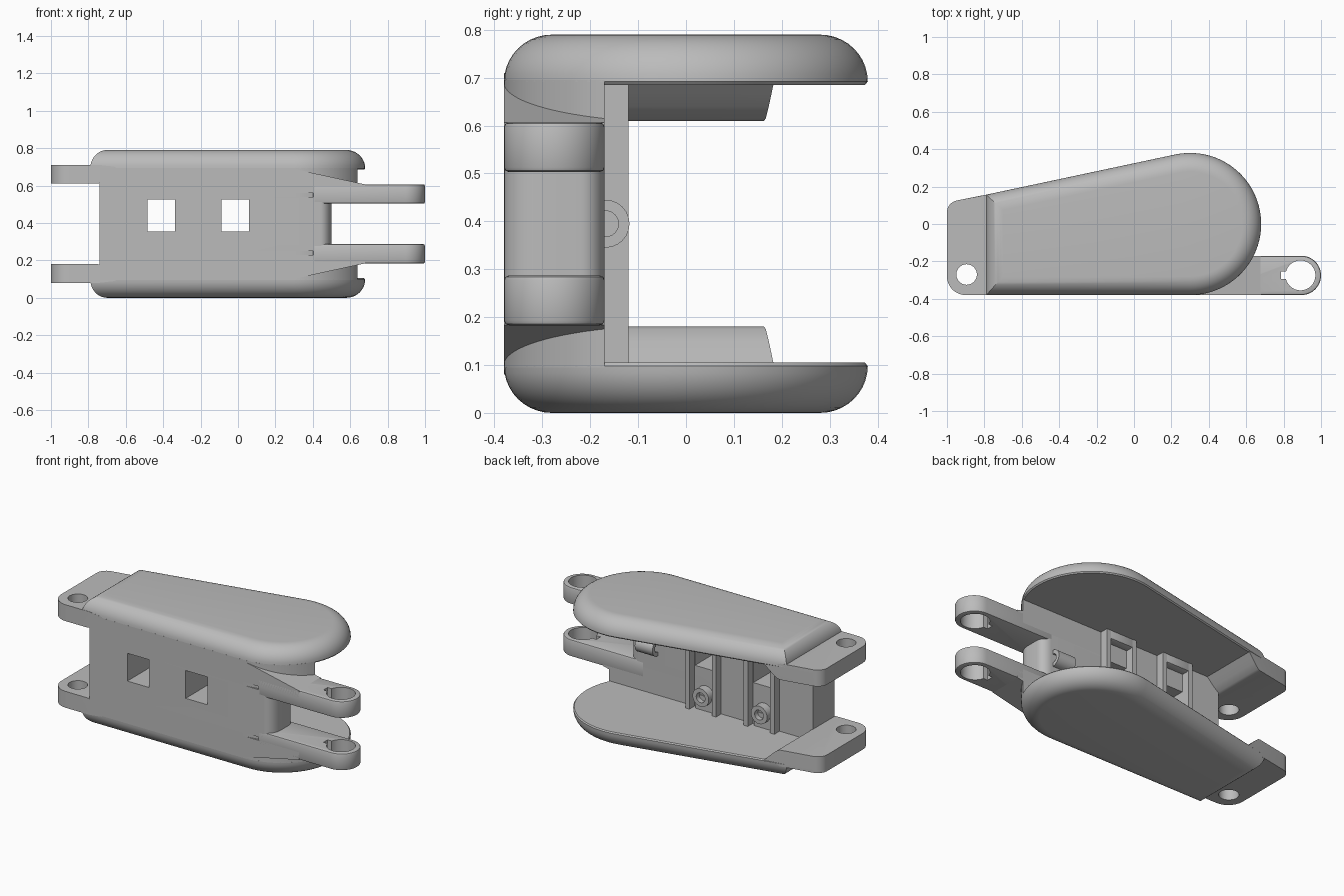
import bpy, bmesh
from math import sin, cos, pi, radians, asin
from mathutils import Vector

cube = bpy.data.objects.get("Cube")
if cube:
    bpy.data.objects.remove(cube, do_unlink=True)

HEIGHT = 0.79
FRONT, BACK = -0.38, -0.17      # front wall faces
SLOPE = radians(12)             # taper of the shell outline
ROUND_X, ROUND_R = 0.3, 0.38    # rounded end of the shell

grey = bpy.data.materials.new("plain grey")
grey.use_nodes = True
grey.diffuse_color = (0.5, 0.5, 0.5, 1)
grey.node_tree.nodes["Principled BSDF"].inputs["Base Color"].default_value = (0.5, 0.5, 0.5, 1)


def loft(name, rings, flip=False):
    """Closed solid through rings of points; flip mirrors it top to bottom."""
    bm = bmesh.new()
    rows = [[bm.verts.new((x, y, HEIGHT - z if flip else z)) for x, y, z in ring] for ring in rings]
    n = len(rows[0])
    for a, b in zip(rows, rows[1:]):
        for i in range(n):
            bm.faces.new((a[i], a[(i + 1) % n], b[(i + 1) % n], b[i]))
    bm.faces.new(rows[0])
    bm.faces.new(rows[-1])
    bmesh.ops.recalc_face_normals(bm, faces=bm.faces)
    mesh = bpy.data.meshes.new(name)
    bm.to_mesh(mesh)
    bm.free()
    mesh.materials.append(grey)
    ob = bpy.data.objects.new(name, mesh)
    bpy.context.collection.objects.link(ob)
    return ob


def prism(name, outline, z0, z1, flip=False):
    return loft(name, [[(x, y, z) for x, y in outline] for z in (z0, z1)], flip)


def box(name, x0, x1, y0, y1, z0, z1):
    return prism(name, [(x0, y0), (x1, y0), (x1, y1), (x0, y1)], z0, z1)


def arc(cx, cy, r, a0, a1, steps):
    angles = [radians(a0 + (a1 - a0) * i / steps) for i in range(steps + 1)]
    return [(cx + r * cos(a), cy + r * sin(a)) for a in angles]


def rod(name, axis, centre, r, start, end):
    """Round bar along x or y."""
    rings = []
    for p in (start, end):
        circle = arc(centre[0], centre[1], r, 0, 345, 23)
        rings.append([(p, u, v) if axis == "x" else (u, p, v) for u, v in circle])
    return loft(name, rings)


def apply(ob, kind, **settings):
    bpy.context.view_layer.objects.active = ob
    mod = ob.modifiers.new("edit", kind)
    for key, value in settings.items():
        setattr(mod, key, value)
    bpy.ops.object.modifier_apply(modifier=mod.name)


def cut(ob, cutter):
    cutter.hide_render = True
    apply(ob, "BOOLEAN", operation="DIFFERENCE", solver="EXACT", object=cutter)
    bpy.data.objects.remove(cutter, do_unlink=True)


def soften(ob, width):
    apply(ob, "BEVEL", width=width, segments=2, limit_method="ANGLE", angle_limit=radians(50))


def edge_y(x, inset=0):
    """Height of the tapered back edge at x."""
    r = ROUND_R - inset
    return r * cos(SLOPE) + (x - ROUND_X + r * sin(SLOPE)) * math_tan
math_tan = sin(SLOPE) / cos(SLOPE)


def shell_outline(inset):
    left = -0.79 + inset * 0.9
    return ([(left, FRONT + inset)]
            + arc(ROUND_X, 0, ROUND_R - inset, -90, 90 + 12, 40)
            + [(left, edge_y(left, inset))])


for flip in (False, True):
    side = "lower_" if flip else "upper_"

    # Shell plate with a fully rounded outer rim
    rings = [[(x, y, 0.685) for x, y in shell_outline(0.006)]]
    for i in range(11):
        a = i / 10 * pi / 2
        rings.append([(x, y, 0.692 + 0.098 * sin(a)) for x, y in shell_outline(0.1 * (1 - cos(a)))])
    loft(side + "shell", rings, flip)

    # Outer band of the front wall, following the rounded end
    end = -math_deg if (math_deg := asin(-BACK / ROUND_R) * 180 / pi) else 0
    wall = [(-0.74, FRONT)] + arc(ROUND_X, 0, ROUND_R, -90, end, 16) + [(-0.74, BACK)]
    prism(side + "wall_band", wall, 0.54, 0.695, flip)

    # Wide lug on the tapered end, flaring into the plate
    rings = []
    for z, x_in in ((0.61, -0.75), (0.615, -0.735), (0.64, -0.705), (0.67, -0.675), (0.69, -0.655), (0.7, -0.655), (0.71, -0.74)):
        outline = (arc(-0.9, -0.28, 0.1, 180, 270, 8) + [(x_in, FRONT), (x_in, edge_y(x_in) - 0.002)]
                   + arc(-0.935, 0.062, 0.065, 90 + 12, 180, 8))
        rings.append([(x, y, z) for x, y in outline])
    lug = loft(side + "wide_lug", rings, flip)
    cut(lug, prism("hole_cutter", arc(-0.895, -0.27, 0.055, 0, 348.75, 31), 0.5, 0.8, flip))

    # Narrow hinge lug with a keyed hole
    mid = (FRONT + BACK) / 2
    lug = prism(side + "hinge_lug", [(0.4, FRONT)] + arc(0.895, mid, 0.105, -90, 90, 24) + [(0.4, BACK)], 0.503, 0.607, flip)
    soften(lug, 0.01)
    cut(lug, prism("hole_cutter", arc(0.89, mid, 0.08, 0, 348.75, 31), 0.4, 0.7, flip))
    z0, z1 = (0.15, 0.3) if flip else (0.49, 0.65)
    cut(lug, box("key_cutter", 0.785, 0.85, mid - 0.02, mid + 0.02, z0, z1))

    # Sloped fairing from the wall to the hinge lug
    profile = [(0.3, 0.689), (0.68, 0.606), (0.68, 0.56), (0.3, 0.56)]
    loft(side + "lug_fairing", [[(x, y, z) for x, z in profile] for y in (FRONT, BACK)], flip)

# Middle of the front wall, rounded between the hinge lugs
middle = ([(-0.74, FRONT)] + [(0.44 + 0.06 * cos(radians(a)), -0.3 + 0.08 * sin(radians(a))) for a in range(-90, 1, 10)]
          + [(0.44 + 0.06 * cos(radians(a)), -0.22 + 0.05 * sin(radians(a))) for a in range(0, 91, 10)] + [(-0.74, BACK)])
wall = prism("front_wall", middle, 0.25, 0.54)

# Windows with mounts, posts and round bosses behind them
for number, x in enumerate((-0.41, -0.015)):
    cut(wall, box("window_cutter", x - 0.073, x + 0.073, -0.5, 0, 0.355, 0.525))
    tag = "_%d" % (number + 1)
    for s in (-1, 1):
        box("mount_post" + tag, x + s * 0.09 - 0.014, x + s * 0.09 + 0.014, BACK - 0.01, -0.12, 0.1, 0.69)
    soften(box("mount_cap" + tag, x - 0.09, x + 0.09, BACK - 0.01, -0.121, 0.635, 0.7), 0.01)
    box("boss_base" + tag, x - 0.055, x + 0.055, BACK - 0.01, -0.15, 0.1, 0.195)
    boss = rod("boss" + tag, "y", (x, 0.195), 0.055, BACK - 0.01, -0.12)
    cut(boss, rod("bore_cutter", "y", (x, 0.195), 0.03, -0.155, 0))

# Cross tube near the hinge end
tube = rod("cross_tube", "x", (-0.168, 0.395), 0.05, 0.31, 0.43)
cut(tube, rod("bore_cutter", "x", (-0.168, 0.395), 0.027, 0.2, 0.6))

# Smooth the rounded surfaces, keep the edges crisp
for ob in bpy.context.collection.objects:
    if ob.type == "MESH" and grey.name in ob.data.materials:
        bpy.ops.object.select_all(action="DESELECT")
        ob.select_set(True)
        bpy.context.view_layer.objects.active = ob
        bpy.ops.object.shade_smooth_by_angle(angle=radians(30))
